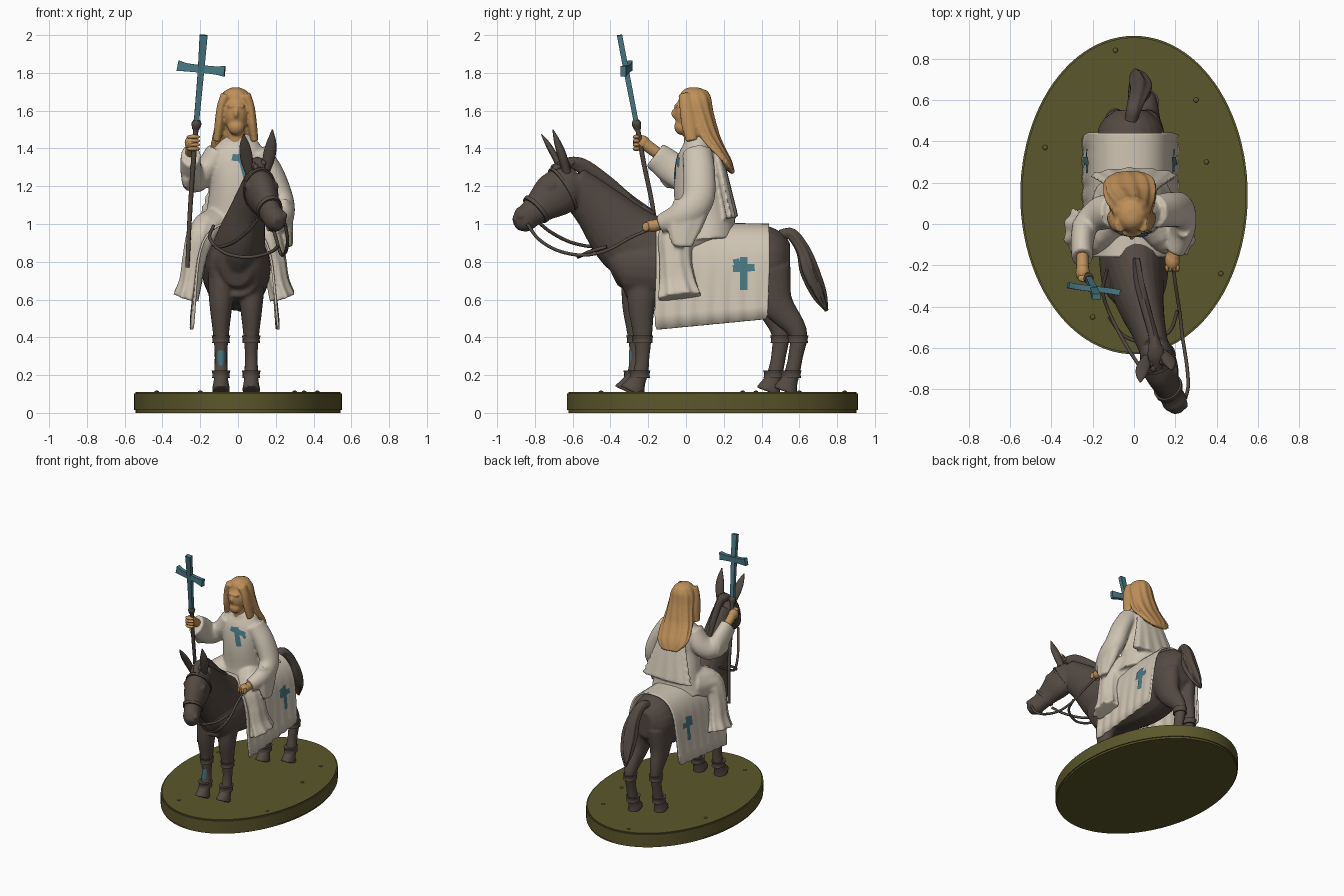
import bpy, bmesh, math, random
from mathutils import Vector, Matrix

random.seed(4)

def material(name, rgb):
    m = bpy.data.materials.new(name)
    m.diffuse_color = (*rgb, 1)
    return m

HIDE = material("dark brown hide", (0.088, 0.068, 0.055))
CLOTH = material("cream cloth", (0.62, 0.55, 0.45))
SKIN = material("tan", (0.52, 0.28, 0.10))
TEAL = material("teal", (0.065, 0.19, 0.23))
GRASS = material("olive ground", (0.105, 0.095, 0.025))

def finish(name, bm, mat, voxel=0, smooth=4):
    bmesh.ops.recalc_face_normals(bm, faces=bm.faces[:])
    me = bpy.data.meshes.new(name)
    bm.to_mesh(me)
    bm.free()
    ob = bpy.data.objects.new(name, me)
    bpy.context.collection.objects.link(ob)
    me.materials.append(mat)
    bpy.context.view_layer.objects.active = ob
    ob.select_set(True)
    bpy.ops.object.shade_smooth_by_angle(angle=math.radians(50))
    ob.select_set(False)
    if voxel:
        for mod in list(ob.modifiers):
            ob.modifiers.remove(mod)
        r = ob.modifiers.new("fuse", 'REMESH')
        r.mode, r.voxel_size, r.use_smooth_shade = 'VOXEL', voxel, True
        s = ob.modifiers.new("soften", 'SMOOTH')
        s.factor, s.iterations = 0.5, smooth
    return ob

def tube(bm, pts, n=20, steps=5, ref=(1, 0, 0), ripple=0, waves=9, phase=0.0):
    """Loft ellipses (x, y, z, lateral radius, other radius) along a smooth path."""
    P = [Vector(p) for p in pts]
    P = [2 * P[0] - P[1]] + P + [2 * P[-1] - P[-2]]
    rows = []
    for i in range(1, len(P) - 2):
        a, b, c, d = P[i - 1:i + 3]
        for k in range(steps + (i == len(P) - 3)):
            t = k / steps
            rows.append(0.5 * (2 * b + (c - a) * t + (2 * a - 5 * b + 4 * c - d) * t * t
                               + (3 * b - a - 3 * c + d) * t ** 3))
    rings = []
    for i, q in enumerate(rows):
        lo, hi = rows[max(i - 1, 0)], rows[min(i + 1, len(rows) - 1)]
        t = Vector(hi[:3]) - Vector(lo[:3])
        t.normalize()
        s = Vector(ref)
        s = (s - t * s.dot(t)).normalized()
        u = t.cross(s)
        ring = []
        for k in range(n):
            g = 2 * math.pi * k / n + phase
            f = 1 + ripple * math.cos(waves * g + i * 0.15) * i / len(rows)
            ring.append(bm.verts.new(Vector(q[:3]) + f * (s * math.cos(g) * max(q[3], .002)
                                                          + u * math.sin(g) * max(q[4], .002))))
        rings.append(ring)
    for r0, r1 in zip(rings, rings[1:]):
        for k in range(n):
            bm.faces.new((r0[k], r0[(k + 1) % n], r1[(k + 1) % n], r1[k]))
    bm.faces.new(rings[0])
    bm.faces.new(rings[-1])

def ball(bm, c, r, rx=0.0):
    m = Matrix.Translation(c) @ Matrix.Rotation(rx, 4, 'X') @ Matrix.Diagonal((*r, 1))
    bmesh.ops.create_uvsphere(bm, u_segments=20, v_segments=12, radius=1, matrix=m)

def part(name, mat, *paths, voxel=0, **kw):
    bm = bmesh.new()
    for p in paths:
        tube(bm, p, **kw)
    return finish(name, bm, mat, voxel)

# oval base with a few pebbles
bm = bmesh.new()
bmesh.ops.create_cone(bm, cap_ends=True, segments=96, radius1=1, radius2=1, depth=0.105,
                      matrix=Matrix.Translation((0, 0.14, 0.0585)) @ Matrix.Diagonal((0.55, 0.77, 1, 1)))
bmesh.ops.bevel(bm, geom=[e for e in bm.edges if abs(e.verts[0].co.z - e.verts[1].co.z) < .01],
                offset=0.008, segments=2, affect='EDGES')
for v in bm.verts:
    if v.co.z < 0.007: v.co.z = 0
for x, y in ((-.09, .84), (-.43, .37), (.35, .3), (.42, -.24), (-.2, -.45), (.3, .6)):
    ball(bm, (x, y, .112), (.012, .012, .006))
finish("base", bm, GRASS)

# donkey: barrel, neck, head and legs fused into one skin
bm = bmesh.new()
tube(bm, [(-.01, -.39, .76, .08, .10), (0, -.32, .78, .15, .17), (0, -.1, .77, .175, .2), (-.01, .15, .75, .18, .21),
          (-.015, .35, .79, .175, .21), (-.015, .48, .80, .15, .175), (-.015, .55, .80, .08, .1)])
tube(bm, [(0, -.16, .82, .15, .2), (.02, -.32, .93, .125, .185), (.06, -.47, 1.09, .09, .135), (.1, -.61, 1.22, .07, .1)])
tube(bm, [(.09, -.57, 1.22, .06, .08), (.105, -.62, 1.2, .08, .115), (.13, -.70, 1.15, .085, .12), (.155, -.77, 1.095, .066, .09),
          (.18, -.825, 1.05, .058, .07), (.2, -.865, 1.02, .06, .068), (.215, -.905, 1.0, .03, .035)])
for x in (.055, .195):
    ball(bm, (x, -.715, 1.2), (.022, .03, .022), .5)
for x in (.17, .245):
    ball(bm, (x, -.875, 1.045), (.018, .022, .018))
for x, dy in ((-.09, -.015), (.07, .015)):
    y = -.25 + dy
    tube(bm, [(x * .9, y + .03, .76, .08, .11), (x, y, .58, .062, .075), (x, y + .005, .42, .043, .052),
              (x, y + .005, .3, .033, .038), (x, y - .005, .2, .038, .042)])
    tube(bm, [(x, y, .22, .035, .038), (x, y - .025, .165, .04, .048), (x, y - .05, .112, .05, .072)])
for x, dy in ((-.09, -.06), (.07, .03)):
    y = .54 + dy
    tube(bm, [(x * .9, .42, .74, .085, .14), (x, .47 + dy * .3, .58, .062, .09), (x, y + .02, .43, .042, .052),
              (x, y + .01, .3, .034, .04), (x, y - .01, .2, .038, .042)])
    tube(bm, [(x, y, .22, .035, .038), (x, y - .025, .165, .04, .048), (x, y - .045, .112, .05, .07)])
finish("donkey_body", bm, HIDE, voxel=.0095)

# leg wraps
wraps = []
for x, y, z in ((-.09, -.26, .37), (.07, -.23, .37), (-.09, -.275, .185), (.07, -.245, .185),
                (-.09, .502, .37), (.07, .592, .37), (-.09, .465, .185), (.07, .555, .185)):
    wraps.append([(x, y, z, .047, .054), (x, y, z + .02, .045, .052), (x, y, z + .04, .05, .057)])
part("leg_wraps", HIDE, *wraps)
part("leg_patch", TEAL, [(-.09, -.267, .25, .026, .036), (-.09, -.267, .33, .026, .036)], steps=1)

# ears
part("ears", HIDE,
     [(.06, -.65, 1.27, .022, .02), (.045, -.69, 1.35, .033, .018), (.035, -.73, 1.42, .026, .014), (.03, -.765, 1.475, .003, .003)],
     [(.145, -.63, 1.27, .022, .022), (.165, -.655, 1.36, .033, .024), (.177, -.68, 1.43, .026, .018), (.182, -.705, 1.5, .003, .003)])

# mane, forelock and tail
bm = bmesh.new()
tube(bm, [(.11, -.7, 1.285, .03, .02), (.105, -.63, 1.325, .04, .025), (.095, -.55, 1.305, .024, .04),
          (.06, -.42, 1.22, .022, .035), (.03, -.3, 1.125, .022, .03), (.01, -.18, 1.04, .02, .03)], ripple=.15, waves=5)
for k in range(9):
    ball(bm, (.08 + .06 * random.random(), -.7 + .012 * k, 1.3 + .03 * random.random()), (.014, .02, .014), .6)
finish("mane", bm, HIDE)
part("tail", HIDE, [(-.015, .5, .94, .03, .03), (0, .56, .945, .036, .032), (.02, .62, .86, .046, .036),
                    (.03, .655, .75, .055, .046), (.02, .705, .63, .04, .035), (.005, .745, .54, .008, .008)],
     ripple=.22, waves=6, n=36)

# bridle bands and reins
part("noseband", HIDE, [(.163, -.788, 1.083, .072, .09), (.17, -.802, 1.07, .07, .086)], steps=2)
part("browband", HIDE, [(.112, -.645, 1.187, .09, .13), (.117, -.658, 1.179, .09, .13)], steps=2)
R = .009
part("reins", HIDE,
     [(*p, R, R) for p in ((.25, -.84, 1.0), (.262, -.78, .92), (.255, -.68, .86), (.235, -.55, .835),
                           (.22, -.42, .86), (.2, -.29, .93), (.185, -.17, .98))],
     [(*p, R, R) for p in ((.1, -.79, 1.02), (.05, -.72, .96), (-.03, -.6, .90), (-.11, -.45, .88),
                           (-.15, -.33, .93), (-.13, -.22, .99))],
     [(*p, R, R) for p in ((-.12, -.45, .88), (-.05, -.54, .84), (.06, -.57, .825), (.17, -.52, .85), (.21, -.42, .88))],
     n=8, steps=6, ref=(.3, .2, 1))

# blanket draped over the back
prof = [(0, 1.015), (.07, 1.01), (.13, .975), (.175, .91), (.198, .82), (.207, .72), (.215, .6), (.225, .44)]
prof = [(-x, z) for x, z in prof[:0:-1]] + prof
bm = bmesh.new()
rows = []
for j in range(31):
    f = j / 30
    y = -.16 + .6 * f
    row = []
    for x, z in prof:
        low = max(0, .9 - z)
        drop = (1.015 - z) / .575
        wave = .03 * low * math.sin(f * 22 + (1 if x > 0 else 0))
        sx = math.copysign(wave, x) if x else 0
        row.append(bm.verts.new((-.018 + x + sx, y + .01 * drop * math.sin(z * 9), z + f * (.07 * drop - .012))))
    rows.append(row)
for a, b in zip(rows, rows[1:]):
    for k in range(len(prof) - 1):
        bm.faces.new((a[k], a[k + 1], b[k + 1], b[k]))
blanket = finish("blanket", bm, CLOTH)
sub = blanket.modifiers.new("round", 'SUBSURF')
sub.levels = sub.render_levels = 1
blanket.modifiers.new("thickness", 'SOLIDIFY').thickness = .012

# robe: torso, sleeves and skirts over the legs, fused
bm = bmesh.new()
tube(bm, [(-.005, .1, .92, .2, .17), (-.005, .095, 1.05, .165, .155), (0, .065, 1.2, .15, .13), (0, .06, 1.33, .155, .11),
          (0, .06, 1.42, .115, .08), (-.005, .045, 1.475, .055, .055)], n=48, ripple=-.0)
tube(bm, [(0, .16, 1.38, .1, .03), (.0, .2, 1.2, .15, .035), (.0, .235, 1.03, .2, .04)], n=60, ripple=.12, waves=12)
tube(bm, [(.1, .06, 1.38, .07, .08), (.18, .07, 1.26, .066, .085), (.23, .06, 1.12, .066, .085),
          (.235, -.03, 1.04, .06, .075), (.2, -.135, 1.0, .045, .05)])
tube(bm, [(.24, .03, 1.1, .05, .1), (.255, -.01, .98, .035, .09), (.272, -.02, .88, .018, .05)], n=40, ripple=.12, waves=7)
tube(bm, [(-.1, .06, 1.38, .07, .08), (-.17, .05, 1.28, .066, .085), (-.23, 0, 1.24, .062, .075),
          (-.25, -.08, 1.30, .056, .085), (-.25, -.165, 1.365, .052, .075)])
tube(bm, [(-.25, .0, 1.26, .05, .08), (-.265, -.08, 1.24, .035, .07), (-.275, -.12, 1.21, .015, .03)], n=40)
for s in (-1, 1):
    leg = [(.08, .06, .97, .12, .13), (.165, -.045, .94, .085, .1), (.208, -.055, .82, .065, .085),
           (.23, -.045, .7, .06, .095), (.255, -.035, .612, .068, .115)]
    tube(bm, [(-.02 + s * x, y, z, a, b) for x, y, z, a, b in leg], n=60, ripple=.1, waves=8)
robe = finish("robe", bm, CLOTH, voxel=.0095, smooth=3)

# head with face and long hair
bm = bmesh.new()
ball(bm, (-.01, .015, 1.585), (.068, .078, .1))
ball(bm, (-.01, -.06, 1.585), (.013, .018, .026))
ball(bm, (-.01, -.02, 1.515), (.046, .042, .045))
ball(bm, (-.01, -.045, 1.625), (.05, .018, .01))
tube(bm, [(-.008, .04, 1.43, .05, .05), (-.01, .03, 1.55, .045, .045)])
tube(bm, [(-.012, .045, 1.722, .025, .03), (-.012, .045, 1.70, .062, .07), (-.012, .05, 1.65, .088, .085), (-.012, .075, 1.56, .1, .075),
          (-.015, .11, 1.46, .115, .068), (-.02, .165, 1.385, .125, .045), (-.025, .215, 1.32, .115, .03),
          (-.03, .25, 1.27, .06, .01)], n=60, ripple=.12, waves=11)
for s in (-1, 1):
    tube(bm, [(-.012 + s * .05, -.005, 1.685, .03, .035), (-.012 + s * .078, .0, 1.62, .022, .035), (-.012 + s * .088, .015, 1.53, .024, .04),
              (-.012 + s * .1, .03, 1.44, .02, .03)])
finish("head_and_hair", bm, SKIN, voxel=.0075, smooth=2)

# hands gripping the staff and the reins
bm = bmesh.new()
ball(bm, (-.248, -.235, 1.43), (.034, .045, .04))
tube(bm, [(-.25, -.13, 1.36, .028, .03), (-.248, -.22, 1.425, .03, .032)])
ball(bm, (.185, -.175, .99), (.036, .05, .032))
tube(bm, [(.2, -.1, 1.0, .03, .03), (.188, -.17, .995, .03, .028)])
for k in range(4):
    ball(bm, (-.236, -.262, 1.398 + k * .021), (.036, .02, .012))
    ball(bm, (.16 + k * .017, -.212, .985), (.01, .02, .024))
finish("hands", bm, SKIN)

# staff with a cross on top
part("staff", HIDE, [(-.268, -.15, .77, .011, .011), (-.255, -.17, 1.05, .012, .012), (-.236, -.225, 1.33, .013, .013),
                     (-.22, -.262, 1.54, .014, .014)], n=10)
part("staff_collar", HIDE, [(-.225, -.255, 1.5, .018, .018), (-.22, -.262, 1.53, .026, .026), (-.218, -.266, 1.55, .018, .018)], n=10)
part("cross_upright", TEAL, [(-.22, -.264, 1.54, .02, .018), (-.197, -.314, 1.8, .024, .02), (-.182, -.352, 2.0, .03, .02)],
     n=4, phase=math.pi / 4)
part("cross_bar", TEAL, [(-.318, -.296, 1.838, .02, .04), (-.26, -.306, 1.828, .02, .03), (-.13, -.322, 1.814, .02, .03),
                         (-.07, -.332, 1.808, .02, .04)], n=4, phase=math.pi / 4, ref=(0, 1, 0))

# thin cloth emblems pressed onto the robe and blanket
def emblem(name, target, origin, u, bars):
    bm = bmesh.new()
    o, u, w = Vector(origin), Vector(u), Vector((0, 0, 1))
    for cu, cv, hw, hh, rot in bars:
        g = bmesh.ops.create_grid(bm, x_segments=14, y_segments=14, size=1)
        for v in g['verts']:
            a, b = v.co.x * hw, v.co.y * hh
            c, s = math.cos(rot), math.sin(rot)
            v.co = o + u * (cu + a * c - b * s) + w * (cv + a * s + b * c)
    ob = finish(name, bm, TEAL)
    m = ob.modifiers.new("press", 'SHRINKWRAP')
    m.target, m.wrap_method, m.wrap_mode, m.offset = target, 'NEAREST_SURFACEPOINT', 'ABOVE_SURFACE', .005

emblem("chest_emblem", robe, (.035, -.07, 1.32), (1, 0, 0),
       [(0, -.01, .022, .075, .25), (0, .03, .07, .02, -.15), (.05, .01, .03, .014, -.7)])
for s in (-1, 1):
    emblem("blanket_emblem", blanket, (-.018 + s * .23, .305, .74), (0, 1, 0),
           [(0, 0, .02, .09, 0), (0, .03, .058, .02, .05), (-.035, .05, .018, .03, .2)])
